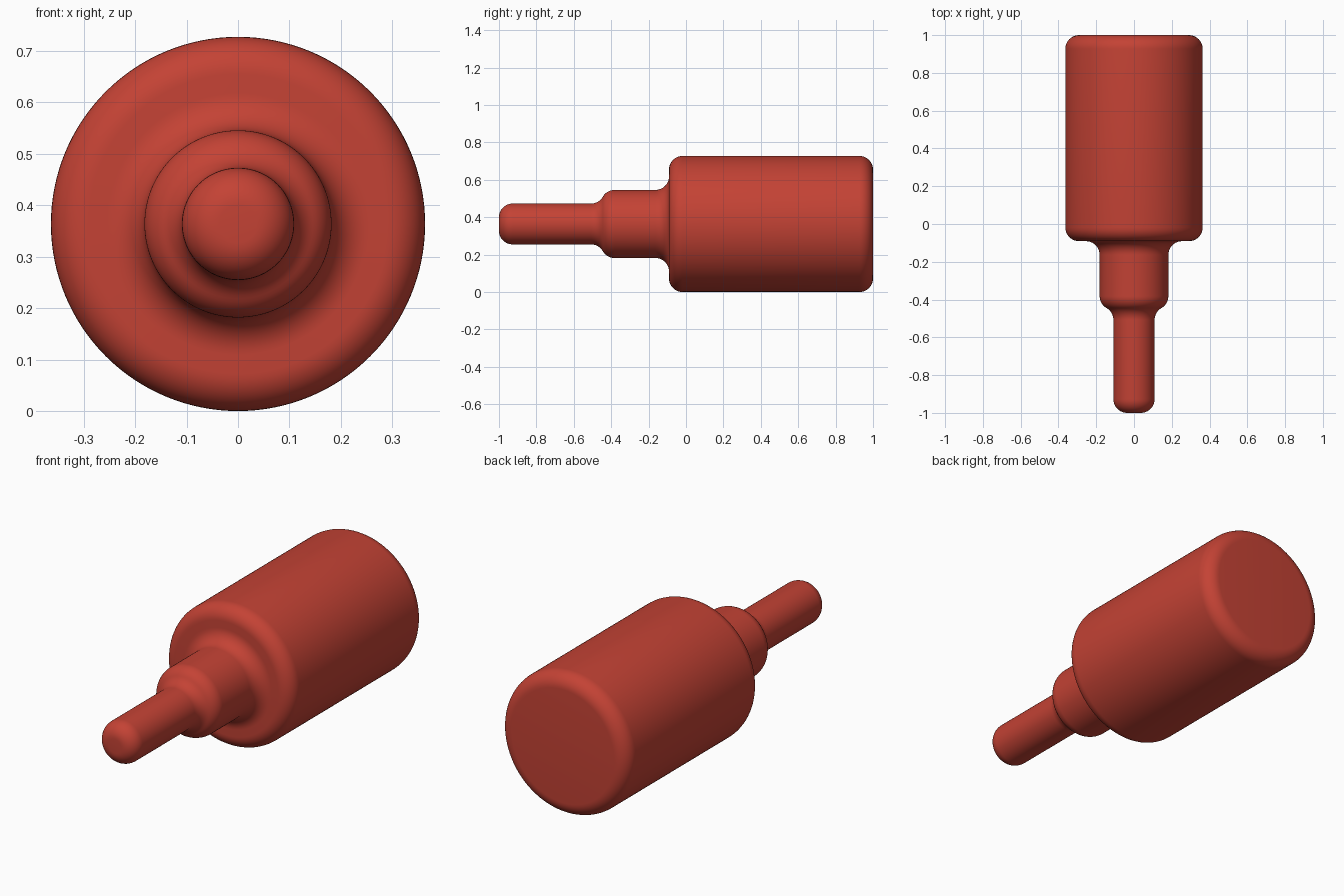
import bpy, bmesh, math

if "Cube" in bpy.data.objects:
    bpy.data.objects.remove(bpy.data.objects["Cube"])

U = 2 / 55          # design unit: the pin is 55 units long
SEGMENTS = 128
R = 10              # radius of the large body, and height of the axis


def arc(y, r, start, end, steps=10, radius=2):
    """Points (along axis, radius) on a rounded edge, angles in degrees."""
    out = []
    for i in range(steps + 1):
        a = math.radians(start + (end - start) * i / steps)
        out.append((y + radius * math.cos(a), r + radius * math.sin(a)))
    return out


# Half outline from the tip to the back, with every edge rounded
offset = math.sqrt(12)
profile = (
    arc(2, 1, 180, 90)                  # tip
    + arc(17 - offset, 5, 270, 330)     # hollow before the collar
    + arc(17, 3, 150, 90)[1:]           # collar edge
    + arc(23, 7, 270, 360)              # hollow before the body
    + arc(27, 8, 180, 90)               # body front edge
    + arc(53, 8, 90, 0)                 # body back edge
)

# Revolve the outline around the y axis
bm = bmesh.new()
rings = []
for y, r in profile:
    rings.append([bm.verts.new((r * U * math.sin(2 * math.pi * k / SEGMENTS),
                                y * U - 1,
                                (R + r * math.cos(2 * math.pi * k / SEGMENTS)) * U))
                  for k in range(SEGMENTS)])
for a, b in zip(rings, rings[1:]):
    for k in range(SEGMENTS):
        n = (k + 1) % SEGMENTS
        bm.faces.new((a[k], a[n], b[n], b[k]))
# Flat end caps
bm.faces.new(rings[0])
bm.faces.new(rings[-1])
bmesh.ops.recalc_face_normals(bm, faces=bm.faces)

mesh = bpy.data.meshes.new("stepped_pin")
bm.to_mesh(mesh)
bm.free()
pin = bpy.data.objects.new("stepped_pin", mesh)
bpy.context.collection.objects.link(pin)

red = bpy.data.materials.new("brick red")
red.diffuse_color = (0.55, 0.055, 0.035, 1)
red.use_nodes = True
red.node_tree.nodes["Principled BSDF"].inputs["Base Color"].default_value = red.diffuse_color
mesh.materials.append(red)

bpy.context.view_layer.objects.active = pin
pin.select_set(True)
bpy.ops.object.shade_smooth_by_angle(angle=math.radians(30))
